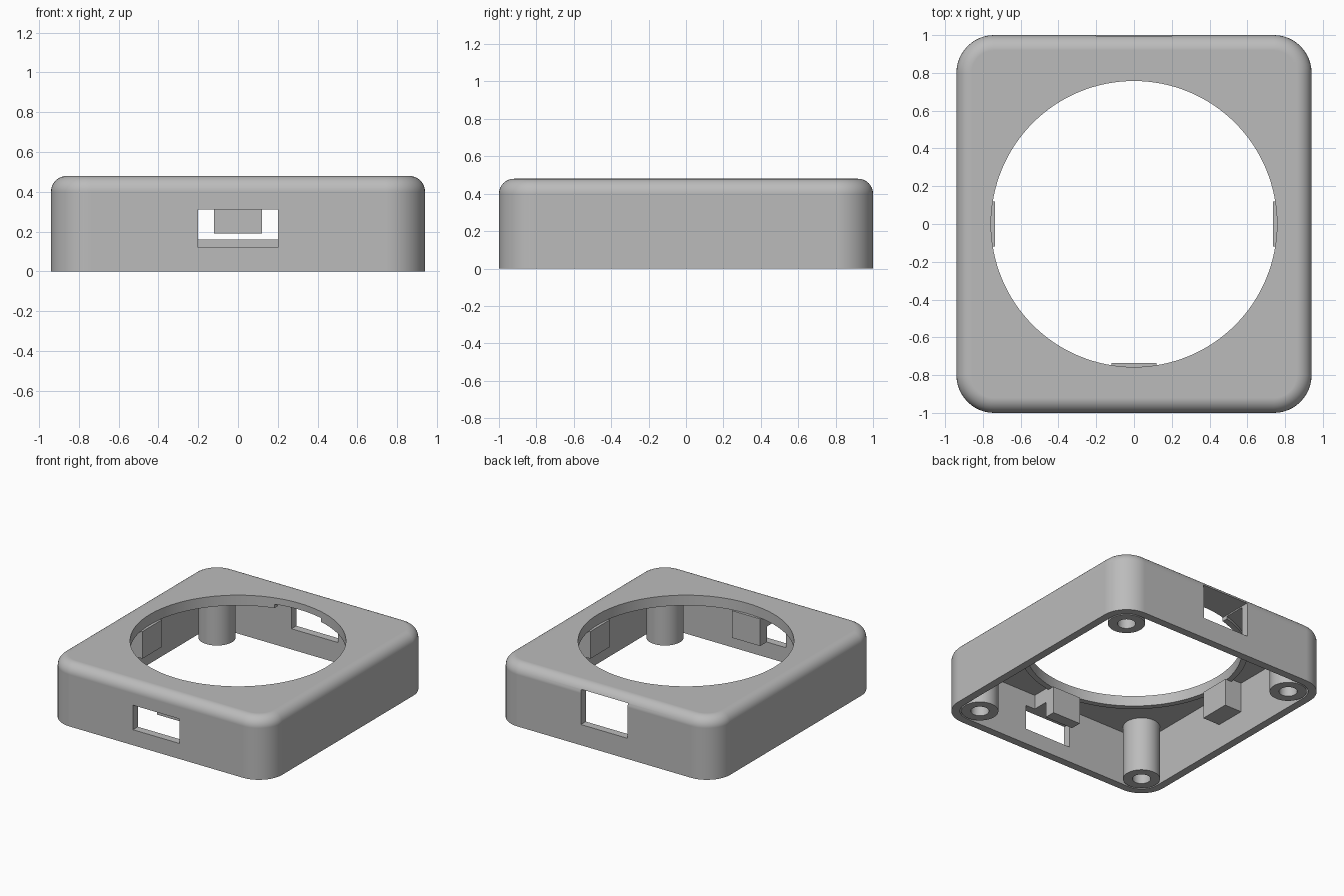
import bpy, bmesh
from math import cos, sin, pi, radians

if "Cube" in bpy.data.objects:
    bpy.data.objects.remove(bpy.data.objects["Cube"], do_unlink=True)

# Overall dimensions
HX, HY, HEIGHT = 0.94, 1.0, 0.48
CORNER, FILLET, WALL = 0.2, 0.08, 0.06
CEILING = 0.42
LIP_Z = 0.40
HOLE_R = 0.757

grey = bpy.data.materials.new("plain_grey")
grey.use_nodes = True
grey.diffuse_color = (0.5, 0.5, 0.5, 1)
grey.node_tree.nodes["Principled BSDF"].inputs["Base Color"].default_value = (0.5, 0.5, 0.5, 1)


def finish(name, bm):
    bmesh.ops.recalc_face_normals(bm, faces=bm.faces)
    mesh = bpy.data.meshes.new(name)
    bm.to_mesh(mesh)
    bm.free()
    mesh.materials.append(grey)
    ob = bpy.data.objects.new(name, mesh)
    bpy.context.scene.collection.objects.link(ob)
    return ob


def rounded_rect(inset, segs=12):
    """Outline of the case footprint, moved inwards by inset."""
    r = CORNER - inset
    points = []
    for k, (sx, sy) in enumerate([(1, 1), (-1, 1), (-1, -1), (1, -1)]):
        for i in range(segs + 1):
            a = (k + i / segs) * pi / 2
            points.append((sx * (HX - CORNER) + r * cos(a), sy * (HY - CORNER) + r * sin(a)))
    return points


def circle(r, cx=0, cy=0, n=128):
    return [(cx + r * cos(2 * pi * i / n), cy + r * sin(2 * pi * i / n)) for i in range(n)]


def loft(name, layers, closed=False):
    """Skin a stack of (outline, z) layers; cap the ends or close the stack on itself."""
    bm = bmesh.new()
    rings = [[bm.verts.new((x, y, z)) for x, y in pts] for pts, z in layers]
    pairs = list(zip(rings, rings[1:]))
    if closed:
        pairs.append((rings[-1], rings[0]))
    else:
        bm.faces.new(rings[0])
        bm.faces.new(rings[-1])
    for low, high in pairs:
        for i in range(len(low)):
            j = (i + 1) % len(low)
            bm.faces.new((low[i], low[j], high[j], high[i]))
    return finish(name, bm)


def tube(name, outer, inner, z0, z1, cx=0, cy=0, n=128):
    o, i = circle(outer, cx, cy, n), circle(inner, cx, cy, n)
    return loft(name, [(o, z0), (o, z1), (i, z1), (i, z0)], closed=True)


def box(name, x0, x1, y0, y1, z0, z1):
    pts = [(x0, y0), (x1, y0), (x1, y1), (x0, y1)]
    return loft(name, [(pts, z0), (pts, z1)])


def cut(ob, *cutters):
    for c in cutters:
        c.hide_render = True
        mod = ob.modifiers.new("cut", 'BOOLEAN')
        mod.operation, mod.solver, mod.object = 'DIFFERENCE', 'EXACT', c
    bpy.context.view_layer.update()
    graph = bpy.context.evaluated_depsgraph_get()
    mesh = bpy.data.meshes.new_from_object(ob.evaluated_get(graph))
    ob.modifiers.clear()
    ob.data = mesh


# Case shell with a rounded top edge
layers = [(rounded_rect(0), 0)]
for i in range(9):
    a = i / 8 * pi / 2
    layers.append((rounded_rect(FILLET * (1 - cos(a))), HEIGHT - FILLET * (1 - sin(a))))
case = loft("case_shell", layers)

# Cutters: cavity, round opening, front and back windows
cavity = loft("cavity_cutter", [(rounded_rect(WALL), -0.1), (rounded_rect(WALL), CEILING)])
opening = loft("opening_cutter", [(circle(HOLE_R), 0.3), (circle(HOLE_R), 0.6)])
front_window = box("front_window_cutter", -0.2, 0.2, -1.1, -0.82, 0.12, 0.31)
back_window = box("back_window_cutter", -0.2, 0.2, 0.65, 1.1, 0.16, 0.43)
cut(case, cavity, opening, front_window, back_window)

# Raised lip under the round opening, notched at the back window
lip = tube("opening_lip", 0.8, HOLE_R, LIP_Z, CEILING)
cut(lip, back_window)

# Retaining tabs on the sides and the front
tabs = [box("left_tab", 0.735, HX - WALL, -0.12, 0.12, 0.19, CEILING - 0.02),
        box("right_tab", WALL - HX, -0.735, -0.12, 0.12, 0.19, CEILING - 0.02),
        box("front_tab", -0.12, 0.12, WALL - HY, -0.735, 0.19, CEILING - 0.02)]
cut(tabs[2], front_window)
# Upper part of each tab joins the ceiling outside the lip
tabs += [box("left_tab_root", 0.79, HX - WALL, -0.12, 0.12, 0.4, CEILING),
         box("right_tab_root", WALL - HX, -0.79, -0.12, 0.12, 0.4, CEILING),
         box("front_tab_root", -0.12, 0.12, WALL - HY, -0.79, 0.4, CEILING)]

# Hollow screw posts in the corners
posts = []
for sx, side in ((1, "left"), (-1, "right")):
    for sy, end in ((-1, "front"), (1, "back")):
        posts.append(tube(f"{end}_{side}_screw_post", 0.13, 0.064, 0, CEILING,
                          sx * (HX - CORNER), sy * (HY - CORNER), 48))

for c in (cavity, opening, front_window, back_window):
    bpy.data.objects.remove(c, do_unlink=True)

# Smooth the curved walls, keep edges crisp and flat faces flat
for ob in [case, lip] + posts:
    bpy.ops.object.select_all(action='DESELECT')
    ob.select_set(True)
    bpy.context.view_layer.objects.active = ob
    bpy.ops.object.shade_smooth_by_angle(angle=radians(30))
    weighted = ob.modifiers.new("weighted_normals", 'WEIGHTED_NORMAL')
    weighted.keep_sharp = True
    weighted.weight = 100
